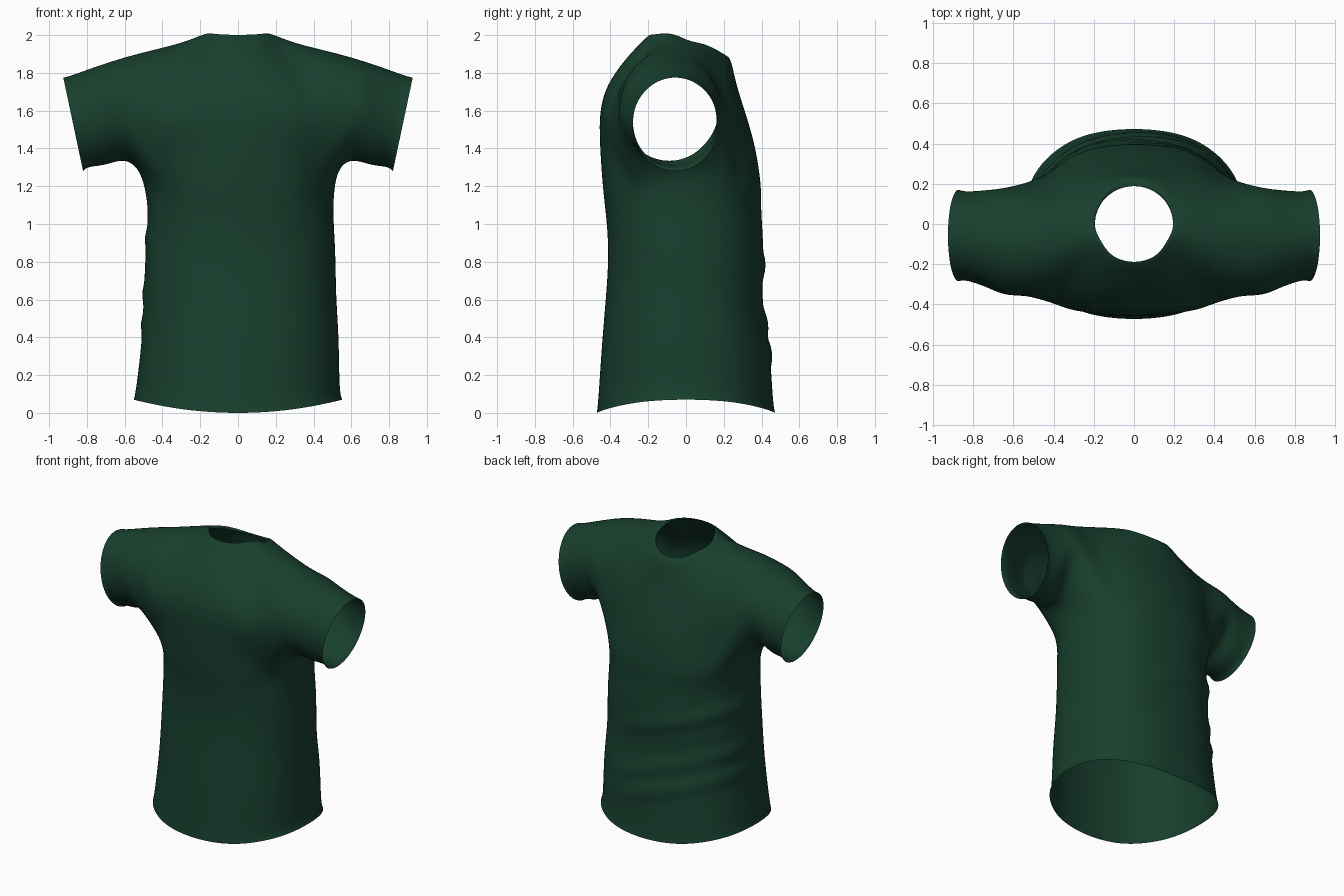
import bpy, bmesh
from math import sin, cos, radians, exp, pi
from mathutils import Vector

if "Cube" in bpy.data.objects:
    bpy.data.objects.remove(bpy.data.objects["Cube"])

bm = bmesh.new()
V = {}


def put(key, x, y, z):
    V[key] = bm.verts.new((x, y, z))


def quad(*keys):
    bm.faces.new([V[k] for k in keys])


def spow(v, p=0.87):
    return abs(v) ** p * (1 if v >= 0 else -1)


# Torso rings: height, half width, front y, back y, side raise, x shift
RINGS = [(0.0, .552, -.472, .472, .07, 0), (.09, .538, -.463, .460, .06, 0),
         (.35, .522, -.445, .442, .04, .01), (.60, .51, -.425, .41, .02, .01),
         (.85, .502, -.412, .412, .01, .012), (1.06, .492, -.425, .40, .01, .013),
         (1.20, .522, -.44, .395, .06, .005)]
N = 20
for r, (z, a, yf, yb, rise, dx) in enumerate(RINGS):
    for k in range(N):
        t = radians(-90 + 18 * k)
        c, s = spow(cos(t)), spow(sin(t))
        put(('t', r, k), dx + a * c, (yb if s > 0 else -yf) * s, z + rise * c * c)
for r in range(len(RINGS) - 1):
    for k in range(N):
        q = (k + 1) % N
        quad(('t', r, k), ('t', r, q), ('t', r + 1, q), ('t', r + 1, k))
TOP = len(RINGS) - 1

# Chest and shoulders: arches running front to back, centre line and armhole line
MID = {1: (-.455, 1.45), 2: (-.415, 1.73), 6: (.272, 1.72), 7: (.355, 1.45)}
ARM = {1: (.44, -.355, 1.42), 2: (.455, -.37, 1.63), 3: (.46, -.265, 1.84), 4: (.46, -.08, 1.92),
       5: (.46, .08, 1.86), 6: (.455, .19, 1.67), 7: (.44, .235, 1.45)}
FRAC = [0, .38, .72, 1]


def arch(i, j):
    if j == 0:
        return ('t', TOP, i % N)
    if j == 8:
        return ('t', TOP, (10 - i) % N)
    return ('a', i, j)


def neck_angle(i, j):
    return radians({3: 270 + 30 * i, 4: 0 if i > 0 else 180, 5: 90 - 30 * i}[j])


for j in range(1, 8):
    for i in range(-3, 4):
        sgn, f = (1 if i >= 0 else -1), FRAC[abs(i)]
        if j in (3, 4, 5) and abs(i) < 3:
            if j == 4 and abs(i) < 2:
                continue
            # neck seam and collar edge
            t = neck_angle(i, j)
            y = .235 * sin(t)
            put(('a', i, j), .245 * cos(t), y, 1.915 - .2 * y + .05 * cos(t) ** 2)
            y = .188 * sin(t)
            put(('n', i, j), .194 * cos(t), y, 1.947 - .28 * y + .018 * cos(t) ** 2)
            continue
        x3, y3, z3 = ARM[j]
        y0, z0 = MID.get(j, (y3, z3))
        put(('a', i, j), sgn * x3 * f, y0 + (y3 - y0) * f * f, z0 + (z3 - z0) * f * f)
for i in range(-3, 3):
    for j in range(8):
        if not (-2 <= i < 2 and j in (3, 4)):
            quad(arch(i, j), arch(i + 1, j), arch(i + 1, j + 1), arch(i, j + 1))

# Collar band
loop = [(i, 3) for i in range(-2, 3)] + [(2, 4)] + [(i, 5) for i in range(2, -3, -1)] + [(-2, 4)]
for p, q in zip(loop, loop[1:] + loop[:1]):
    quad(('a', *p), ('a', *q), ('n', *q), ('n', *p))

# Sleeves: top x, top z, bottom x, bottom z, front y, back y
SLEEVE = [(.62, 1.874, .60, 1.333, -.355, .187), (.76, 1.83, .70, 1.316, -.315, .168),
          (.87, 1.79, .785, 1.302, -.283, .162), (.925, 1.775, .82, 1.28, -.284, .17)]
for side in (1, -1):
    prev = [arch(3 * side, j) for j in range(9)] + [('t', TOP, (side * k) % N) for k in (6, 5, 4)]
    for r, (tx, tz, bx, bz, yf, yb) in enumerate(SLEEVE):
        ring = []
        for m in range(12):
            t = radians(210 - 30 * m)
            h = (1 + sin(t)) / 2
            key = ('s', side, r, m)
            put(key, side * (bx + (tx - bx) * h), (yf + yb) / 2 + (yb - yf) / 2 * cos(t), bz + (tz - bz) * h)
            ring.append(key)
        for m in range(12):
            q = (m + 1) % 12
            quad(prev[m], prev[q], ring[q], ring[m])
        prev = ring
bmesh.ops.recalc_face_normals(bm, faces=bm.faces)


# Adjust the cage so the subdivided surface passes through the points above
def limit(v):
    if v.is_boundary:
        e = [d.other_vert(v).co for d in v.link_edges if d.is_boundary]
        return (4 * v.co + e[0] + e[1]) / 6
    n = len(v.link_edges)
    es = sum((d.other_vert(v).co for d in v.link_edges), Vector())
    fs = sum((w.co for f in v.link_faces for w in f.verts), Vector()) - n * v.co - 2 * es
    return (n * n * v.co + 4 * es + fs) / (n * n + 5 * n)


goal = {v: v.co.copy() for v in bm.verts}
for _ in range(4):
    step = {v: goal[v] - limit(v) for v in bm.verts}
    for v, d in step.items():
        v.co += d

cage = bpy.data.meshes.new("shirt_cage")
bm.to_mesh(cage)
bm.free()
shirt = bpy.data.objects.new("shirt", cage)
bpy.context.collection.objects.link(shirt)
sub = shirt.modifiers.new("smooth", 'SUBSURF')
sub.levels = sub.render_levels = 3
mesh = bpy.data.meshes.new_from_object(shirt.evaluated_get(bpy.context.evaluated_depsgraph_get()))
shirt.modifiers.clear()
shirt.data = mesh

# Soft diagonal cloth folds on the lower back and left side
for v in mesh.vertices:
    x, y, z = v.co
    if y > -.2 and z < 1.2:
        mask = min(1, (y + .2) / .3) * max(0, min(1, (.35 - x) / .3))
        fold = sum(exp(-((z - c + .3 * x) / .05) ** 2) for c in (.32, .48, .78))
        out = Vector((x, y, 0)).normalized()
        v.co += out * mask * .014 * (fold - .3 * sin(pi * z / 1.2))

mesh.polygons.foreach_set("use_smooth", [True] * len(mesh.polygons))
mat = bpy.data.materials.new("dark_green_cloth")
mat.diffuse_color = (.009, .05, .027, 1)
mat.use_nodes = True
mat.node_tree.nodes["Principled BSDF"].inputs["Base Color"].default_value = mat.diffuse_color
mesh.materials.clear()
mesh.materials.append(mat)
